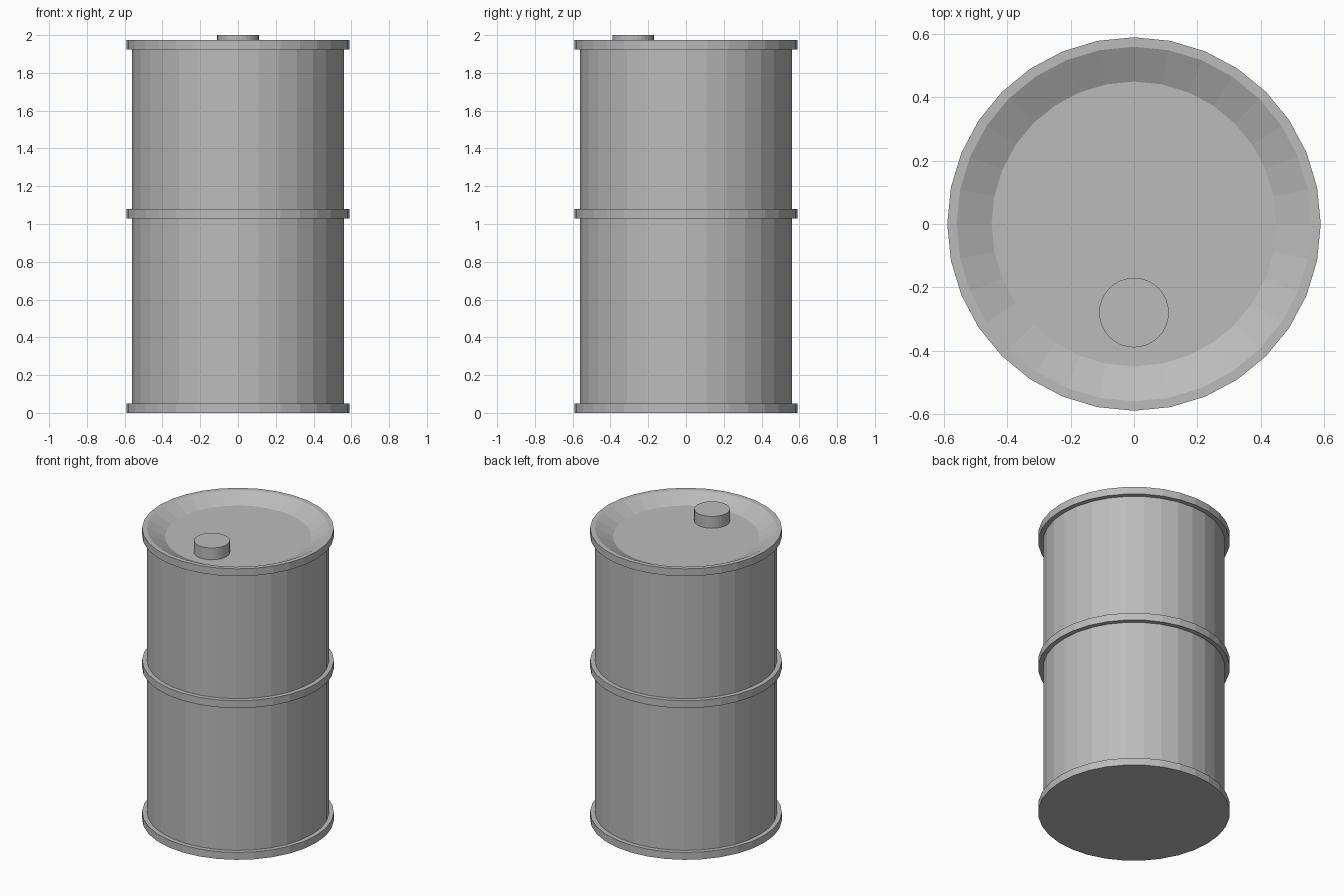
import bpy
import math
from mathutils import Matrix

default_cube = bpy.data.objects.get("Cube")
if default_cube:
    bpy.data.objects.remove(default_cube, do_unlink=True)

SIDES = 32
BODY_R, RING_R = 0.56, 0.59

# Single painted grey
grey = bpy.data.materials.new("drum_grey")
grey.use_nodes = True
colour = (0.5, 0.5, 0.5, 1.0)
grey.diffuse_color = colour
grey.node_tree.nodes["Principled BSDF"].inputs["Base Color"].default_value = colour


def lathe(name, profile, centre=(0, 0, 0)):
    """Spin a (radius, height) profile around z and cap both ends."""
    verts, faces = [], []
    for r, z in profile:
        for i in range(SIDES):
            a = math.tau * i / SIDES
            verts.append((r * math.cos(a), r * math.sin(a), z))
    for row in range(len(profile) - 1):
        for i in range(SIDES):
            j = (i + 1) % SIDES
            low, high = row * SIDES, (row + 1) * SIDES
            faces.append((low + i, low + j, high + j, high + i))
    faces.append(tuple(reversed(range(SIDES))))
    top = (len(profile) - 1) * SIDES
    faces.append(tuple(range(top, top + SIDES)))
    mesh = bpy.data.meshes.new(name)
    mesh.from_pydata(verts, [], faces)
    mesh.transform(Matrix.Translation(centre))
    mesh.materials.append(grey)
    obj = bpy.data.objects.new(name, mesh)
    bpy.context.collection.objects.link(obj)
    return obj


# Drum shell: bottom ring, wall, middle ring, wall, rim and sunken lid
rings = [(0.0, 0.05), (1.03, 1.08), (1.925, 1.975)]
profile = []
for low, high in rings:
    if low > 0:
        profile.append((BODY_R, low))
    profile += [(RING_R, low), (RING_R, high), (BODY_R, high)]
profile.append((0.45, 1.92))
lathe("drum_shell", profile)

# Filler cap standing on the lid near the front
cap = lathe("filler_cap", [(0.11, 1.915), (0.11, 2.0)], (0, -0.28, 0))
